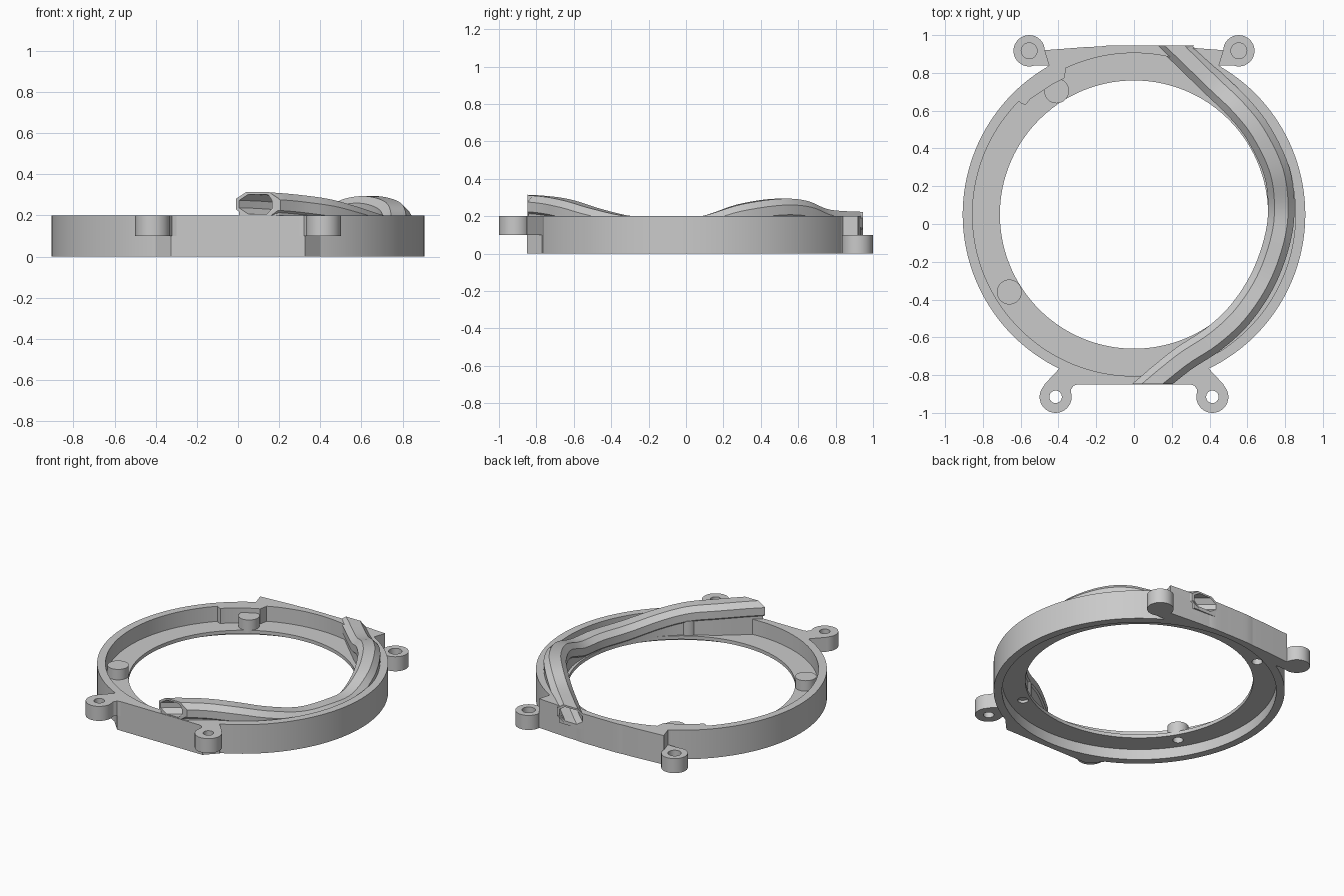
import bpy, bmesh
from math import sin, cos, pi, radians
from mathutils import Vector

cube = bpy.data.objects.get("Cube")
if cube:
    bpy.data.objects.remove(cube, do_unlink=True)

grey = bpy.data.materials.new("plain_grey")
grey.use_nodes = True
COLOUR = (0.59, 0.59, 0.59, 1)
grey.diffuse_color = COLOUR
grey.node_tree.nodes["Principled BSDF"].inputs["Base Color"].default_value = COLOUR

CY = 0.05            # ring centre on y
R_OUT, R_WALL, R_HOLE = 0.907, 0.855, 0.71
TOP, MID = 0.2, 0.1
FLOOR_LOW, FLOOR_TOP = 0.072, 0.096
Y_FRONT, Y_BACK = -0.847, 0.945
parts = []


def clamp_y(y):
    return min(max(y, Y_FRONT), Y_BACK)


def finish(name, bm):
    bmesh.ops.recalc_face_normals(bm, faces=bm.faces)
    mesh = bpy.data.meshes.new(name)
    bm.to_mesh(mesh)
    bm.free()
    mesh.materials.append(grey)
    obj = bpy.data.objects.new(name, mesh)
    bpy.context.collection.objects.link(obj)
    parts.append(obj)
    return obj


def skin(name, loops, closed=False):
    """Join matching loops of points; cap the ends unless closed."""
    bm = bmesh.new()
    rows = [[bm.verts.new(p) for p in loop] for loop in loops]
    pairs = list(zip(rows, rows[1:]))
    if closed:
        pairs.append((rows[-1], rows[0]))
    else:
        bm.faces.new(rows[0])
        bm.faces.new(rows[-1])
    for a, b in pairs:
        for i in range(len(a)):
            j = (i + 1) % len(a)
            bm.faces.new((a[i], a[j], b[j], b[i]))
    bmesh.ops.remove_doubles(bm, verts=bm.verts, dist=1e-5)
    return finish(name, bm)


def lathe(name, profile, x=0, y=CY, steps=32):
    """Turn a closed (radius, z) profile about a vertical axis."""
    loops = []
    for k in range(steps):
        a = 2 * pi * k / steps
        loops.append([(x + r * cos(a), y + r * sin(a), z) for r, z in profile])
    return skin(name, loops, closed=True)


def prism(name, outline, z0, z1):
    return skin(name, [[(x, y, z) for x, y in outline] for z in (z0, z1)])


def arc(r, start, end, n=16):
    angles = [radians(start + (end - start) * i / n) for i in range(n + 1)]
    return [(r * cos(a), CY + r * sin(a)) for a in angles]


def tube(r, hole, z0, z1):
    return [(hole, z0), (r, z0), (r, z1), (hole, z1)]


def cut(obj, cutter):
    mod = obj.modifiers.new("cut", 'BOOLEAN')
    mod.operation = 'DIFFERENCE'
    mod.solver = 'EXACT'
    mod.object = cutter


def as_cutter(obj):
    obj.hide_render = True
    obj.hide_viewport = True
    obj.display_type = 'WIRE'
    parts.remove(obj)
    return obj


# Ring wall, flattened slightly at front and back, and the inner ledge
wall = lathe("ring_wall", tube(R_OUT, R_WALL, 0, TOP), steps=144)
for v in wall.data.vertices:
    v.co.y = clamp_y(v.co.y)
ledge = lathe("inner_ledge", tube(R_WALL + 0.01, R_HOLE, FLOOR_LOW, FLOOR_TOP), steps=144)

# Straight front and back walls
prism("front_wall", [(-0.4, -0.77), (-0.325, -0.85), (0.325, -0.85), (0.4, -0.77)]
      + arc(0.87, -64, -116), 0, TOP)
back_wall = prism("back_wall", [(0.52, 0.785), (0.45, 0.84), (0.475, 0.92), (0.25, 0.937),
                  (0, 0.946), (-0.25, 0.937), (-0.475, 0.92), (-0.45, 0.84),
                  (-0.52, 0.785)] + arc(0.87, 123, 57), 0, TOP)

# Screw tabs: upper pair in front with through holes, lower blind pair behind
front_neck = [(0.25, -0.84), (0.29, -0.847), (0.32, -0.856), (0.333, -0.875),
              (0.335, -0.9), (0.37, -0.872), (0.45, -0.872), (0.475, -0.85),
              (0.4, -0.77), (0.3, -0.78)]
back_neck = [(0.44, 0.84), (0.46, 0.921), (0.49, 0.92), (0.515, 0.885), (0.54, 0.84)]
for side, s in (("left", 1), ("right", -1)):
    lathe("front_tab_" + side, tube(0.085, 0.033, MID, TOP), s * 0.415, -0.915)
    prism("front_tab_neck_" + side, [(s * x, y) for x, y in front_neck], MID, TOP)
    lathe("back_tab_" + side, [(0, 0), (0.083, 0), (0.083, MID), (0.042, MID),
                               (0.042, 0.03), (0, 0.03)], s * 0.555, 0.917)
    prism("back_tab_neck_" + side, [(s * x, y) for x, y in back_neck], 0, MID)

# Hollow posts on the ledge, open underneath
BORE_R, BORE_TOP = 0.033, 0.14
for i, (x, y, r, top) in enumerate([(-0.41, 0.705, 0.066, 0.168), (-0.66, -0.36, 0.066, 0.168),
                                    (0.4, -0.6, 0.052, 0.195)]):
    lathe(f"post_{i + 1}", [(0, top), (r, top), (r, FLOOR_LOW + 0.002),
                            (BORE_R, FLOOR_LOW + 0.002), (BORE_R, BORE_TOP), (0, BORE_TOP)], x, y)
    drill = lathe(f"post_drill_{i + 1}", [(0, 0), (BORE_R, 0), (BORE_R, 0.12), (0, 0.12)], x, y)
    cut(ledge, as_cutter(drill))

# Block thickening the wall beside the rear post
prism("wall_block", [(-0.36, 0.82), (-0.37, 0.77), (-0.44, 0.735), (-0.55, 0.66),
                     (-0.575, 0.63), (-0.6, 0.64)] + arc(R_WALL + 0.001, 135.5, 115, 8),
      FLOOR_TOP - 0.005, TOP)

# Cable duct: path points are x, y and height of the duct's top
path = [Vector(p) for p in (
    (0.095, Y_FRONT, 0.315), (0.26, -0.715, 0.302), (0.42, -0.61, 0.28),
    (0.56, -0.48, 0.24), (0.68, -0.3, 0.2), (0.755, -0.1, 0.196),
    (0.78, 0.08, 0.2), (0.755, 0.28, 0.262), (0.66, 0.48, 0.293),
    (0.55, 0.62, 0.283), (0.42, 0.745, 0.235), (0.215, Y_BACK, 0.222))]


def smooth(points, n=5):
    """Pass a smooth curve through the points."""
    ends = [2 * points[0] - points[1]] + points + [2 * points[-1] - points[-2]]
    out = []
    for a, b, c, d in zip(ends, ends[1:], ends[2:], ends[3:]):
        for i in range(n):
            t = i / n
            out.append(0.5 * (2 * b + (c - a) * t + (2 * a - 5 * b + 4 * c - d) * t * t
                              + (3 * b - a - 3 * c + d) * t ** 3))
    return out + [points[-1]]


def octagon(w, h, bevel):
    a, b = w / 2, h / 2
    return [(a, -b + bevel), (a, b - bevel), (a - bevel, b), (-a + bevel, b),
            (-a, b - bevel), (-a, -b + bevel), (-a + bevel, -b), (a - bevel, -b)]


line = smooth(path)
HALF = 0.06


def sweep(section):
    """Place a section along the duct line, trimmed square at both ends."""
    loops = []
    last = len(line) - 1
    for i, p in enumerate(line):
        along = line[min(i + 1, last)] - line[max(i - 1, 0)]
        across = Vector((along.y, -along.x, 0)).normalized()
        if i in (0, last):
            across = Vector((1.5, 0, 0))
        loop = [p + across * u + Vector((0, 0, v - HALF)) for u, v in section]
        for q in loop:
            q.y = clamp_y(q.y)
        loops.append(loop)
    return loops


outer = sweep(octagon(0.14, 2 * HALF, 0.034))
inner = sweep(octagon(0.12, 2 * HALF - 0.024, 0.03))
skin("cable_duct", outer + inner[::-1], closed=True)

# Opening of the duct through the back wall
bore_loops = inner[-9:]
bore_loops.append([p + Vector((-0.05, 0.05, 0)) for p in inner[-1]])
bore = as_cutter(skin("duct_bore", bore_loops))
cut(wall, bore)
cut(back_wall, bore)

# Solid support between the ledge and the duct, cupping the duct's underside
LIFT = Vector((0, 0, 0.003))
support = []
for loop in outer:
    cup = [loop[0].lerp(loop[7], 0.3), loop[7], loop[6], loop[5].lerp(loop[6], 0.3)]
    cup = [p + LIFT for p in cup]
    for p in cup:
        p.y = max(p.y, Y_FRONT + 0.002)
        p.z = max(p.z, FLOOR_TOP - 0.002)
    feet = [Vector((p.x, p.y, FLOOR_TOP - 0.006)) for p in (cup[3], cup[0])]
    support.append(cup + feet)
skin("duct_support", support)

# Smooth the curved walls, keep the edges sharp
bpy.ops.object.select_all(action='DESELECT')
for obj in parts:
    obj.select_set(True)
bpy.context.view_layer.objects.active = parts[0]
bpy.ops.object.shade_smooth_by_angle(angle=radians(25))
